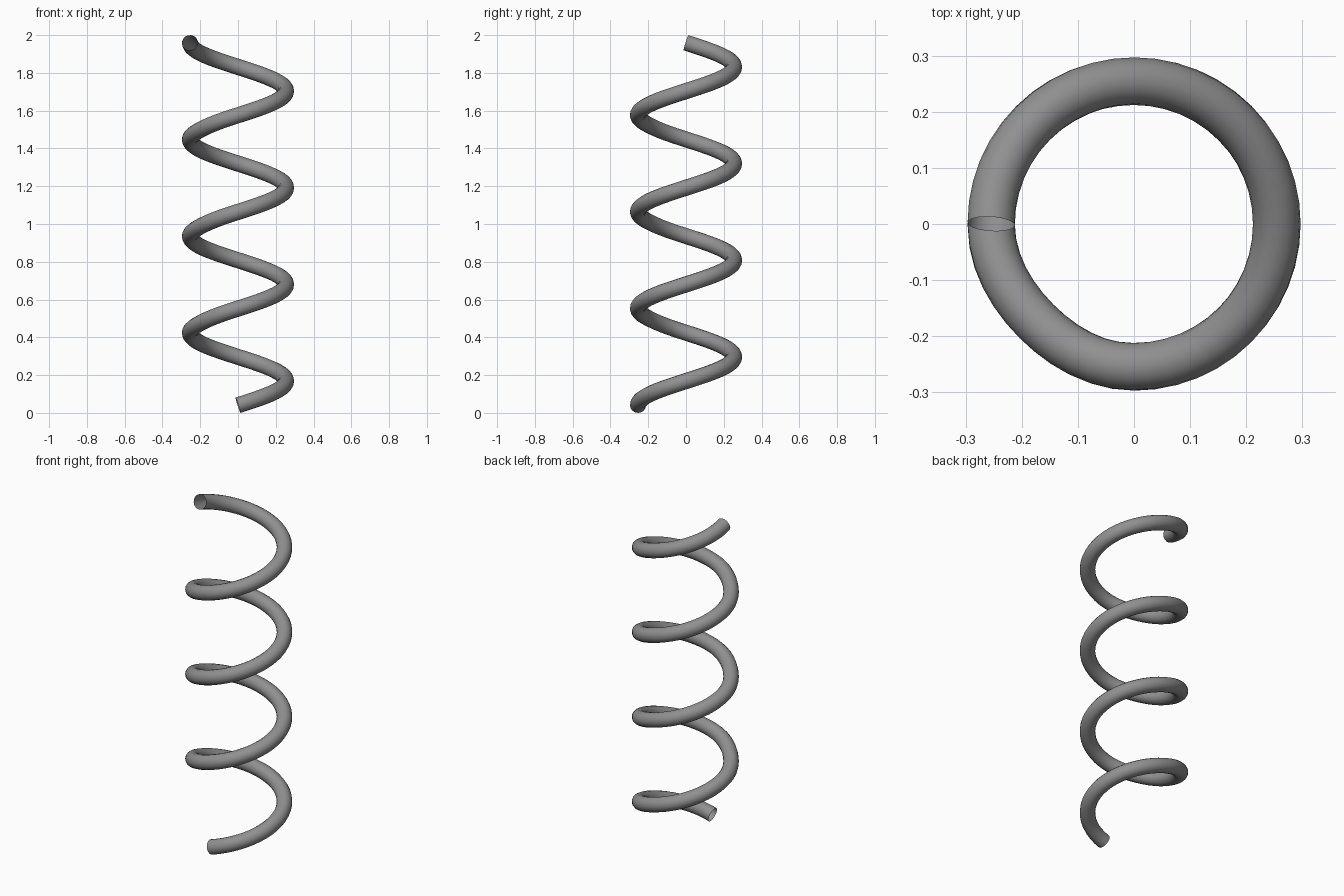
import bpy
from math import sin, cos, pi

if "Cube" in bpy.data.objects:
    bpy.data.objects.remove(bpy.data.objects["Cube"])

COIL_R, WIRE_R = 0.2545, 0.0425
TURNS, STEPS = 3.75, 48

# Keep the tilted end rings exactly on z = 0 and z = 2
z0 = WIRE_R * 0.953
rise = 2 - 2 * z0


def coil_point(t):
    a = -pi / 2 + 2 * pi * t
    r = COIL_R
    # Slight flattening of the front-left quarter
    if cos(a) < 0 and sin(a) < 0:
        r -= 0.009 * sin(2 * a) ** 2
    return (r * cos(a), r * sin(a), z0 + rise * t / TURNS)


# Spring: round open-ended wire swept along a helix
n = int(TURNS * STEPS)
curve = bpy.data.curves.new("spring_coil", 'CURVE')
curve.dimensions = '3D'
curve.twist_mode = 'MINIMUM'
curve.bevel_depth = WIRE_R
curve.bevel_resolution = 6
curve.use_fill_caps = False
path = curve.splines.new('POLY')
path.points.add(n)
for i, p in enumerate(path.points):
    p.co = (*coil_point(i / STEPS), 1)

# Dark grey metal
steel = bpy.data.materials.new("dark_steel")
steel.diffuse_color = (0.28, 0.28, 0.28, 1)
steel.use_nodes = True
steel.node_tree.nodes["Principled BSDF"].inputs["Base Color"].default_value = steel.diffuse_color
curve.materials.append(steel)

spring = bpy.data.objects.new("spring_coil", curve)
bpy.context.collection.objects.link(spring)
bpy.context.view_layer.objects.active = spring
spring.select_set(True)
bpy.ops.object.convert(target='MESH')
bpy.ops.object.shade_smooth()
